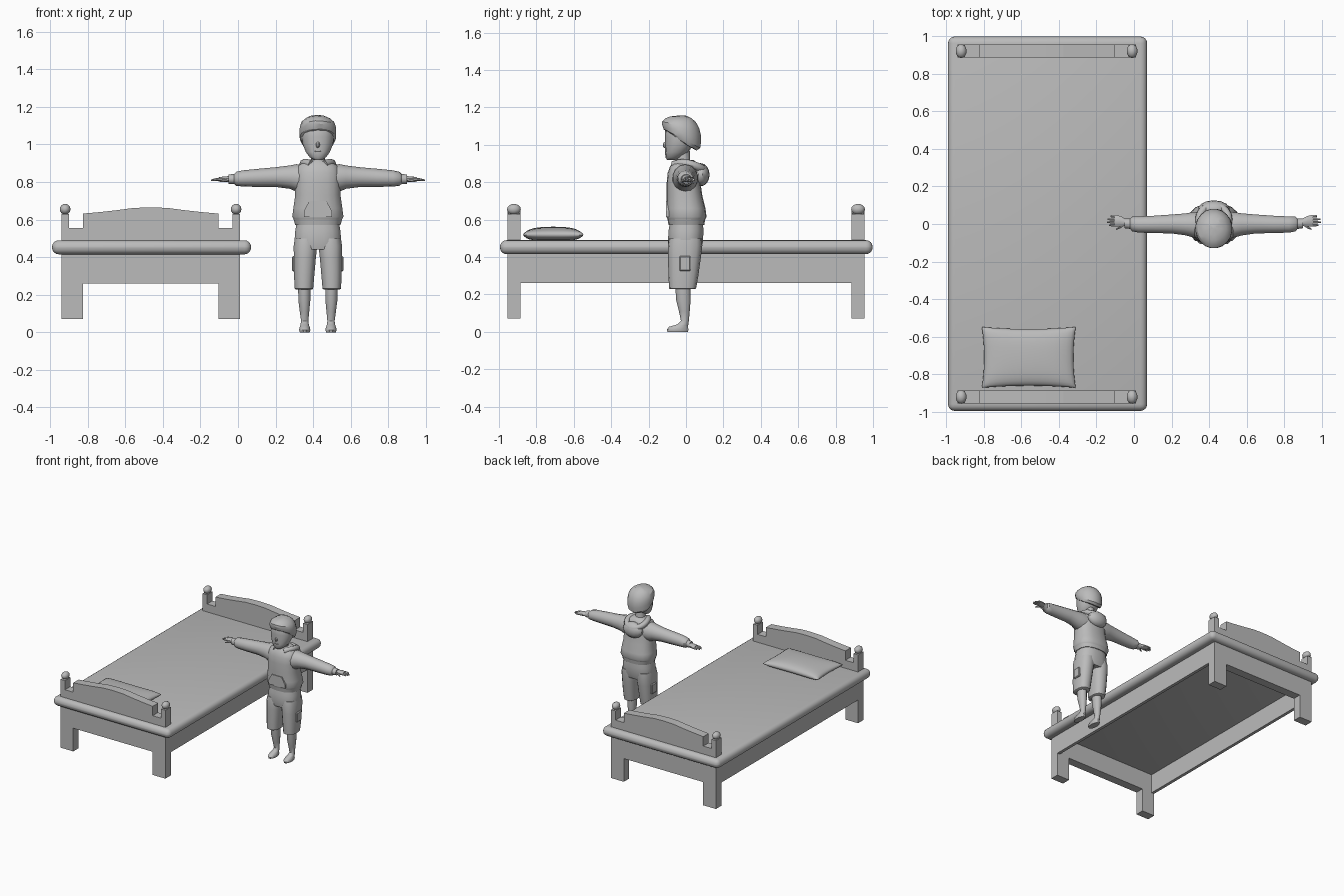
import bpy, bmesh, math, random
from mathutils import Vector, Matrix

random.seed(3)
CX = 0.425  # child's centre line
grey = bpy.data.materials.new("plain grey")
grey.diffuse_color = (0.5, 0.5, 0.5, 1)


def finish(name, bm, angle=35):
    bmesh.ops.recalc_face_normals(bm, faces=bm.faces)
    me = bpy.data.meshes.new(name)
    bm.to_mesh(me)
    bm.free()
    me.materials.append(grey)
    ob = bpy.data.objects.new(name, me)
    bpy.context.collection.objects.link(ob)
    bpy.ops.object.select_all(action='DESELECT')
    ob.select_set(True)
    bpy.context.view_layer.objects.active = ob
    if angle:
        bpy.ops.object.shade_smooth_by_angle(angle=math.radians(angle))
    return ob


def box(name, lo, hi, bevel=0, seg=3):
    bm = bmesh.new()
    size = [h - l for l, h in zip(lo, hi)]
    mid = [(h + l) / 2 for l, h in zip(lo, hi)]
    bmesh.ops.create_cube(bm, size=1, matrix=Matrix.Translation(mid) @ Matrix.Diagonal((*size, 1)))
    if bevel:
        bmesh.ops.bevel(bm, geom=bm.edges[:], offset=bevel, segments=seg, profile=0.5, affect='EDGES')
    return finish(name, bm, 35 if bevel else 0)


def ball(name, c, r, u=14, v=8):
    bm = bmesh.new()
    bmesh.ops.create_uvsphere(bm, u_segments=u, v_segments=v, radius=1,
                              matrix=Matrix.Translation(c) @ Matrix.Diagonal((*r, 1)))
    return finish(name, bm)


def extrude_xz(name, pts, y0, y1):
    bm = bmesh.new()
    f = bm.faces.new([bm.verts.new((x, y0, z)) for x, z in pts])
    g = bmesh.ops.extrude_face_region(bm, geom=[f])
    bmesh.ops.translate(bm, vec=(0, y1 - y0, 0), verts=[v for v in g['geom'] if isinstance(v, bmesh.types.BMVert)])
    return finish(name, bm, 0)


def loft(name, rings, axis='z', n=14, p=2.0, tilt=0, jitter=0, angle=40):
    """rings: (position on axis, centre a, centre b, radius a, radius b)"""
    bm = bmesh.new()
    loops = []
    for i, (t, a, b, ra, rb) in enumerate(rings):
        loop = []
        for k in range(n):
            w = 2 * math.pi * (k + 0.5) / n
            c, s = math.cos(w), math.sin(w)
            da = ra * math.copysign(abs(c) ** (2 / p), c)
            db = rb * math.copysign(abs(s) ** (2 / p), s)
            h = t - tilt * db * (1 - i / (len(rings) - 1)) + random.uniform(-jitter, jitter)
            co = (a + da, b + db, h) if axis == 'z' else (h, a + da, b + db)
            loop.append(bm.verts.new(co))
        loops.append(loop)
    for A, B in zip(loops, loops[1:]):
        for k in range(n):
            bm.faces.new((A[k], A[(k + 1) % n], B[(k + 1) % n], B[k]))
    bm.faces.new(loops[0])
    bm.faces.new(loops[-1])
    return finish(name, bm, angle)


# ---- bed: mattress slab, end panels with legs and posts, knobs, rails
box("mattress", (-0.99, -0.995, 0.415), (0.07, 0.998, 0.49), 0.036, 4)
BX = -0.465
half = [(0.475, 0.63), (0.475, 0.07), (0.36, 0.07), (0.36, 0.26)]
crown = [(0.0, 0.665), (0.09, 0.662), (0.18, 0.65), (0.27, 0.64), (0.36, 0.632), (0.36, 0.555),
         (0.435, 0.555), (0.435, 0.63)]
right = crown + half
outline = [(BX + x, z) for x, z in right] + [(BX - x, z) for x, z in reversed(right[1:])]
for label, y in (("head", -0.92), ("foot", 0.92)):
    extrude_xz(label + "_panel", outline, y - 0.035, y + 0.035)
    for s in (-1, 1):
        ball(label + "_knob", (BX + s * 0.455, y, 0.655), (0.029, 0.037, 0.029))
for s in (-1, 1):
    x0, x1 = sorted((BX + s * 0.475, BX + s * 0.45))
    box("side_rail", (x0, -0.886, 0.26), (x1, 0.886, 0.43))

# ---- pillow: two puffed sheets with pinched sides
bm = bmesh.new()
N = 16
for side in (-1, 1):
    grid = {}
    for i in range(N + 1):
        for j in range(N + 1):
            u, v = (math.sin(math.pi / 2 * (2 * q / N - 1)) for q in (i, j))
            puff = max(0, (1 - abs(u) ** 5) * (1 - abs(v) ** 5)) ** 0.45
            z = 0.519 + side * 0.031 * puff + (0.012 * (1 - u * u) * (1 - v * v) if side > 0 else 0)
            grid[i, j] = bm.verts.new((-0.56 + 0.25 * u * (0.95 + 0.05 * v * v),
                                       -0.71 + 0.162 * v * (0.93 + 0.07 * u * u), z))
    for i in range(N):
        for j in range(N):
            bm.faces.new((grid[i, j], grid[i + 1, j], grid[i + 1, j + 1], grid[i, j + 1]))
bmesh.ops.remove_doubles(bm, verts=bm.verts, dist=1e-5)
finish("pillow", bm, 60)

# ---- child: head, hair, nose, neck
loft("neck", [(0.87, CX, -0.01, 0.045, 0.045), (0.91, CX, -0.017, 0.038, 0.038), (0.97, CX, -0.02, 0.038, 0.04)])
loft("head", [(0.918, CX, -0.075, 0.022, 0.025), (0.932, CX, -0.068, 0.045, 0.042), (0.96, CX, -0.05, 0.066, 0.062),
              (1.0, CX, -0.036, 0.082, 0.076), (1.04, CX, -0.028, 0.088, 0.084), (1.08, CX, -0.025, 0.088, 0.086),
              (1.12, CX, -0.022, 0.07, 0.07)], p=2.2)
loft("hair", [(1.015, CX, -0.018, 0.088, 0.075), (1.035, CX, -0.022, 0.097, 0.099), (1.065, CX, -0.024, 0.099, 0.106),
              (1.09, CX, -0.024, 0.097, 0.104), (1.115, CX, -0.021, 0.088, 0.092), (1.138, CX, -0.018, 0.066, 0.07),
              (1.15, CX, -0.016, 0.04, 0.042), (1.155, CX, -0.016, 0.012, 0.012)], n=20, tilt=0.6, jitter=0.003, angle=25)
ball("nose", (CX, -0.113, 0.998), (0.011, 0.011, 0.016), 8, 6)
ball("mouth", (CX, -0.105, 0.963), (0.022, 0.008, 0.006), 8, 6)

# ---- hoodie body with hem band, front pocket and hanging hood
loft("hoodie_body", [(0.6, CX, 0.002, 0.13, 0.1), (0.615, CX, 0.003, 0.138, 0.107), (0.66, CX, 0.0, 0.132, 0.104),
                     (0.73, CX, -0.008, 0.122, 0.095), (0.8, CX, -0.013, 0.122, 0.09), (0.85, CX, -0.013, 0.12, 0.085),
                     (0.885, CX, -0.01, 0.108, 0.075), (0.908, CX, -0.008, 0.07, 0.06), (0.92, CX, -0.008, 0.045, 0.048)],
     n=18, p=2.5)
loft("hem_band", [(0.572, CX, 0.002, 0.122, 0.096), (0.605, CX, 0.002, 0.132, 0.101)], n=18, p=2.5)
extrude_xz("front_pocket", [(CX - 0.075, 0.615), (CX + 0.075, 0.615), (CX + 0.075, 0.645), (CX + 0.045, 0.7),
                            (CX - 0.045, 0.7), (CX - 0.075, 0.645)], -0.107, -0.085)
ball("hood_pouch", (CX, 0.078, 0.84), (0.085, 0.048, 0.062))
cu = bpy.data.curves.new("hood_rim", 'CURVE')
cu.dimensions = '3D'
cu.bevel_depth, cu.bevel_resolution, cu.resolution_u = 0.022, 2, 4
rim = [(0.035, -0.065, 0.893), (0.07, -0.025, 0.907), (0.085, 0.035, 0.895), (0.055, 0.085, 0.872)]
path = rim + [(0, 0.105, 0.86)] + [(-x, y, z) for x, y, z in reversed(rim)]
sp = cu.splines.new('NURBS')
sp.points.add(len(path) - 1)
for pt, (x, y, z) in zip(sp.points, path):
    pt.co = (CX + x, y, z, 1)
sp.use_endpoint_u = True
cu.use_fill_caps = True
cu.materials.append(grey)
hood = bpy.data.objects.new("hood_rim", cu)
bpy.context.collection.objects.link(hood)
bpy.ops.object.select_all(action='DESELECT')
hood.select_set(True)
bpy.context.view_layer.objects.active = hood
bpy.ops.object.convert(target='MESH')

# ---- shorts waist
loft("shorts_waist", [(0.44, CX, -0.005, 0.118, 0.085), (0.48, CX, -0.003, 0.127, 0.095),
                      (0.54, CX, 0.0, 0.122, 0.095), (0.58, CX, 0.002, 0.115, 0.09)], n=16, p=2.5)

# ---- mirrored limbs
for s in (-1, 1):
    def along(rings):
        return [(CX + s * t, a, b, ra, rb) for t, a, b, ra, rb in rings]

    def at(rings):
        return [(t, CX + s * a, b, ra, rb) for t, a, b, ra, rb in rings]

    loft("sleeve", along([(0.06, -0.005, 0.82, 0.07, 0.07), (0.115, -0.004, 0.822, 0.068, 0.073),
                          (0.15, -0.002, 0.826, 0.06, 0.062), (0.22, 0, 0.826, 0.052, 0.053),
                          (0.32, -0.002, 0.822, 0.047, 0.048), (0.40, -0.003, 0.819, 0.044, 0.043),
                          (0.435, 0, 0.817, 0.04, 0.037), (0.445, 0.001, 0.816, 0.028, 0.027),
                          (0.475, 0.003, 0.815, 0.026, 0.025)]), 'x')
    loft("hand", along([(0.45, 0.004, 0.815, 0.018, 0.017), (0.475, 0.01, 0.815, 0.022, 0.016),
                        (0.5, 0.015, 0.815, 0.03, 0.015), (0.528, 0.017, 0.814, 0.031, 0.011)]), 'x', 10)
    for k, tip in enumerate((0.558, 0.57, 0.567, 0.55)):
        y = -0.006 + k * 0.0155
        loft("finger", along([(0.515, y, 0.814, 0.008, 0.008), (0.545, y, 0.813, 0.0075, 0.007),
                              (tip, y, 0.809, 0.004, 0.004)]), 'x', 6)
    loft("thumb", along([(0.475, 0.0, 0.812, 0.009, 0.009), (0.5, -0.018, 0.808, 0.008, 0.008),
                         (0.52, -0.028, 0.803, 0.004, 0.004)]), 'x', 6)

    loft("shorts_leg", at([(0.228, 0.074, -0.018, 0.044, 0.065), (0.232, 0.074, -0.018, 0.05, 0.072),
                           (0.3, 0.073, -0.014, 0.055, 0.08), (0.4, 0.069, -0.008, 0.06, 0.088),
                           (0.46, 0.066, -0.005, 0.064, 0.092), (0.5, 0.064, -0.002, 0.06, 0.088)]), p=2.5)
    x0, x1 = sorted((CX + s * 0.115, CX + s * 0.137))
    box("cargo_pocket", (x0, -0.036, 0.325), (x1, 0.026, 0.405), 0.006, 1)
    loft("leg_and_foot", at([(0, 0.07, -0.045, 0.027, 0.057), (0.012, 0.07, -0.045, 0.031, 0.06),
                             (0.027, 0.07, -0.04, 0.028, 0.052), (0.04, 0.07, -0.016, 0.023, 0.03),
                             (0.06, 0.07, -0.006, 0.02, 0.022), (0.11, 0.071, -0.009, 0.026, 0.03),
                             (0.17, 0.072, -0.014, 0.033, 0.04), (0.25, 0.072, -0.017, 0.034, 0.042)]), n=12)
